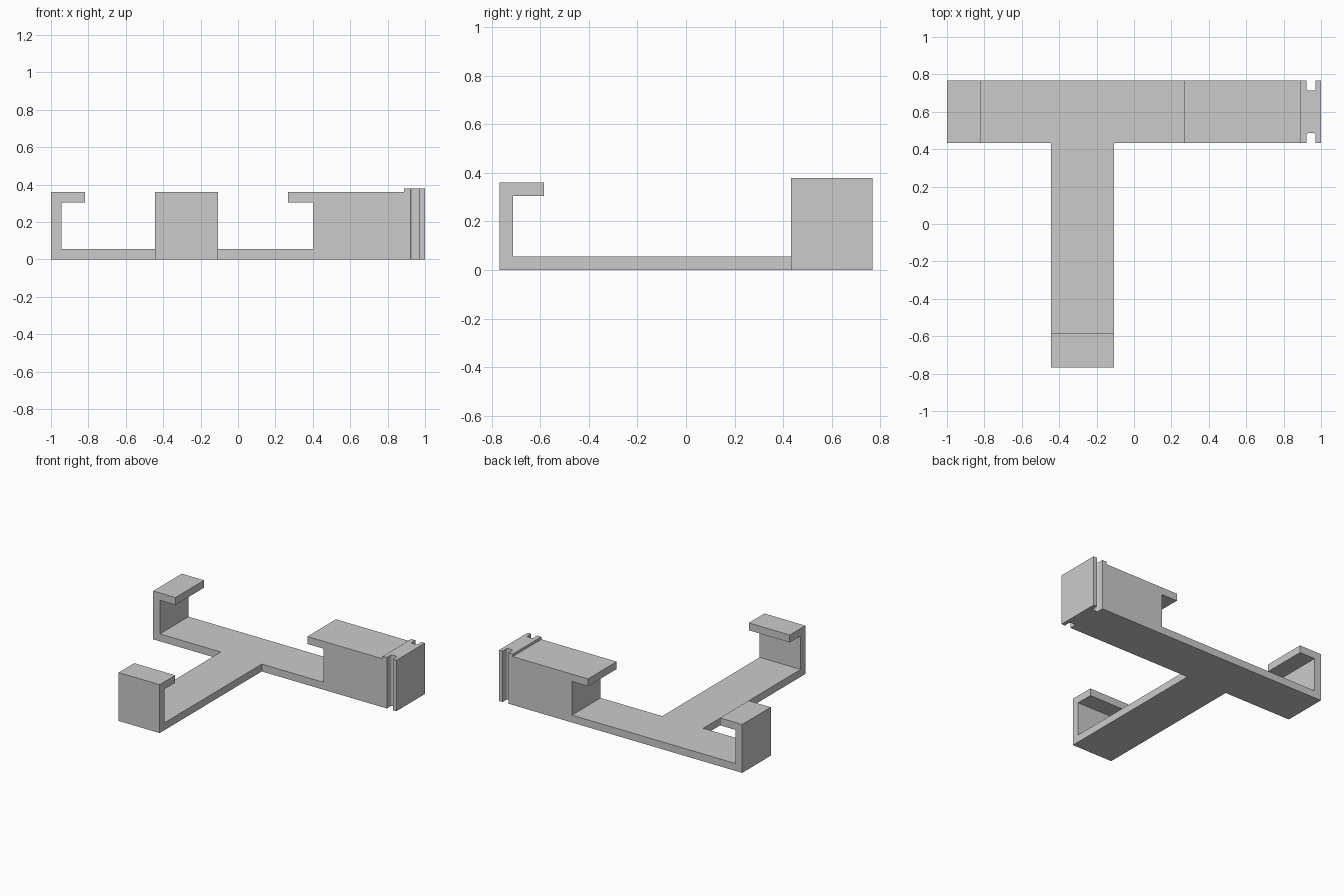
import bpy, bmesh, math
from mathutils import Vector

if "Cube" in bpy.data.objects:
    bpy.data.objects.remove(bpy.data.objects["Cube"])

grey = bpy.data.materials.new("plain grey")
grey.diffuse_color = (0.6, 0.6, 0.6, 1)
grey.use_nodes = True
grey.node_tree.nodes["Principled BSDF"].inputs["Base Color"].default_value = grey.diffuse_color

T = 0.055            # sheet thickness
H, LIP = 0.36, 0.183  # clip height and lip length
Y0, Y1 = 0.432, 0.768
A0, A1 = -0.444, -0.107


def prism(name, points, offset):
    """Extrude a closed 3D outline along the offset vector."""
    bm = bmesh.new()
    face = bm.faces.new([bm.verts.new(p) for p in points])
    res = bmesh.ops.extrude_face_region(bm, geom=[face])
    bmesh.ops.translate(bm, vec=offset,
                        verts=[v for v in res["geom"] if isinstance(v, bmesh.types.BMVert)])
    bmesh.ops.recalc_face_normals(bm, faces=bm.faces)
    mesh = bpy.data.meshes.new(name)
    bm.to_mesh(mesh)
    bm.free()
    mesh.materials.append(grey)
    ob = bpy.data.objects.new(name, mesh)
    bpy.context.collection.objects.link(ob)
    return ob


def hook(start):
    """Hooked clip outline, from the inside floor corner round to the underside."""
    return [(start + T, T), (start + T, H - T), (start + LIP, H - T),
            (start + LIP, H), (start, H), (start, 0)]


# cross bar: hooked left end, floor, solid right block with overhanging lip
bar_outline = hook(-1) + [(0.9, 0), (0.9, H), (0.268, H), (0.268, H - T),
                          (0.4, H - T), (0.4, T)]
bar = prism("clip_frame", [(x, Y0, z) for x, z in bar_outline], (0, Y1 - Y0, 0))

# front arm: hooked front end, floor running back into the bar
arm_outline = hook(-Y1) + [(0.55, 0), (0.55, T)]
arm = prism("front_arm", [(A0, y, z) for y, z in arm_outline], (A1 - A0, 0, 0))

# slotted end: plan outline with a round-cornered groove on each side
R, N0, N1, D = 0.012, 0.922, 0.971, 0.054


def arc(cx, cy, a):
    return [(cx + R * math.cos(math.radians(a + d)), cy + R * math.sin(math.radians(a + d)))
            for d in (0, -30, -60, -90)]


mid = (Y0 + Y1) / 2
groove = ([(N0, Y1)] + [(x, y) for x, y in reversed(arc(N0 + R, Y1 - D + R, 270))]
          + [(x, y) for x, y in reversed(arc(N1 - R, Y1 - D + R, 360))] + [(N1, Y1)])
back_half = [(0.888, Y1)] + groove + [(1, Y1)]
end_outline = back_half + [(x, 2 * mid - y) for x, y in reversed(back_half)]
end = prism("slotted_end", [(x, y, 0) for x, y in end_outline], (0, 0, 0.379))

# fuse everything into one solid
for part in (arm, end):
    mod = bar.modifiers.new("join", 'BOOLEAN')
    mod.operation, mod.solver, mod.object = 'UNION', 'EXACT', part
    with bpy.context.temp_override(object=bar, active_object=bar):
        bpy.ops.object.modifier_apply(modifier=mod.name)
    bpy.data.objects.remove(part)

# clean leftover coplanar edges
bm = bmesh.new()
bm.from_mesh(bar.data)
bmesh.ops.remove_doubles(bm, verts=bm.verts, dist=0.0005)
bmesh.ops.dissolve_limit(bm, angle_limit=0.01, verts=bm.verts, edges=bm.edges)
bm.to_mesh(bar.data)
bm.free()
